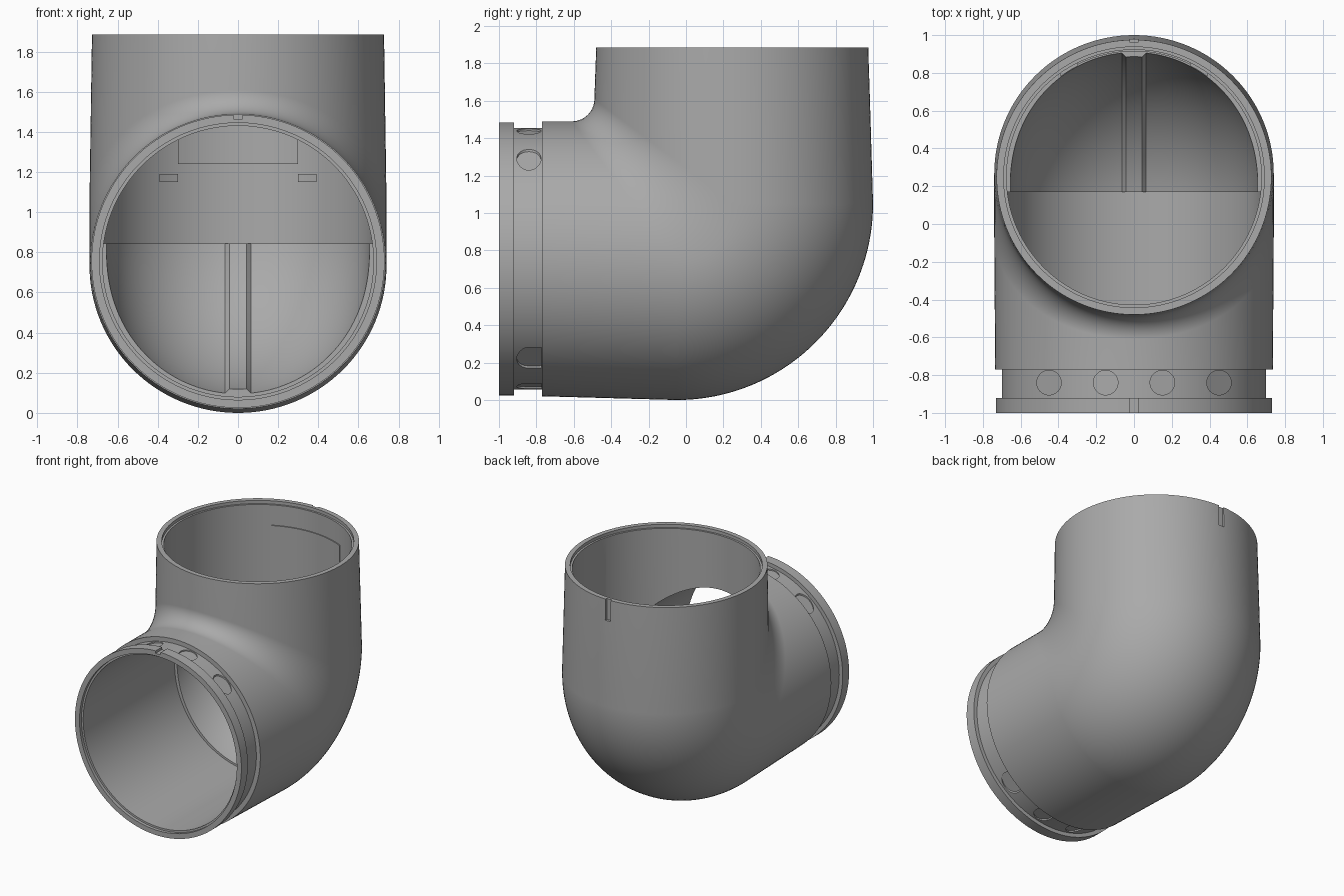
import bpy, bmesh
from math import sin, cos, pi, sqrt, radians
from mathutils import Matrix, Vector

if "Cube" in bpy.data.objects:
    bpy.data.objects.remove(bpy.data.objects["Cube"])

grey = bpy.data.materials.new("plain_grey")
grey.use_nodes = True
grey.diffuse_color = (0.4, 0.4, 0.4, 1)
grey.node_tree.nodes["Principled BSDF"].inputs["Base Color"].default_value = (0.4, 0.4, 0.4, 1)

SEG = 128
AXIS_Z = 0.755      # centre height of the front pipe
AXIS_Y = 0.2475     # centre depth of the top pipe
BEND = Vector((0, -0.05, 1.05))   # pivot of the outer bend


def finish(bm, name):
    bmesh.ops.remove_doubles(bm, verts=bm.verts, dist=0.00001)
    bmesh.ops.recalc_face_normals(bm, faces=bm.faces)
    mesh = bpy.data.meshes.new(name)
    bm.to_mesh(mesh)
    bm.free()
    mesh.materials.append(grey)
    obj = bpy.data.objects.new(name, mesh)
    bpy.context.collection.objects.link(obj)
    return obj


def loft(name, rings):
    """Closed solid through a list of equally long point rings."""
    bm = bmesh.new()
    loops = [[bm.verts.new(p) for p in ring] for ring in rings]
    n = len(loops[0])
    for a, b in zip(loops, loops[1:]):
        for i in range(n):
            j = (i + 1) % n
            bm.faces.new((a[i], a[j], b[j], b[i]))
    bm.faces.new(loops[0])
    bm.faces.new(loops[-1])
    return finish(bm, name)


def ring(outer, mid, inner, width):
    """Two half ellipses: mid to outer wall and mid to inner wall."""
    pts = []
    for i in range(SEG):
        a = 2 * pi * i / SEG
        reach = (outer - mid) if cos(a) >= 0 else (mid - inner)
        pts.append(mid + reach * cos(a) + Vector((width * sin(a), 0, 0)))
    return pts


def front_ring(y, r):
    c = Vector((0, y, AXIS_Z))
    up = Vector((0, 0, r))
    return ring(c - up, c, c + up, r)


def cylinder(name, r, start, end, upright):
    def circle(t):
        for i in range(SEG):
            a = 2 * pi * (i + 0.5) / SEG
            u, v = r * cos(a), r * sin(a)
            yield (u, AXIS_Y + v, t) if upright else (u, t, AXIS_Z + v)
    return loft(name, [list(circle(start)), list(circle(end))])


def box(name, centre, size):
    bm = bmesh.new()
    bmesh.ops.create_cube(bm, size=1, matrix=Matrix.Translation(centre) @ Matrix.Diagonal((*size, 1)))
    return finish(bm, name)


# Outer body: flange, groove, straight pipe, bend and top pipe
rings = [front_ring(-1, 0.73), front_ring(-0.92, 0.73), front_ring(-0.92, 0.70),
         front_ring(-0.77, 0.70), front_ring(-0.77, 0.735)]
STEPS = 40
for k in range(STEPS + 1):
    t = pi / 2 * k / STEPS
    way = Vector((0, sin(t), -cos(t)))
    corner = Vector((0, -0.61, 1.61)) + way * 0.12
    rings.append(ring(BEND + way * 1.05, BEND + way * 0.315, corner, 0.74))
rings.append(ring(Vector((0, 0.975, 1.885)), Vector((0, AXIS_Y, 1.885)),
                  Vector((0, -0.48, 1.885)), 0.7275))
body = loft("elbow_pipe", rings)

# Bores with a wider lip at each mouth
cutters = [cylinder("front_bore", 0.675, -1.1, 0.17, False),
           cylinder("front_lip", 0.69, -1.1, -0.975, False),
           cylinder("top_bore", 0.675, 0.845, 2, True),
           cylinder("top_lip", 0.69, 1.86, 2, True)]

# Bend hollow, leaving a shallow rib along the middle
section = [(-0.655, 0)]
for k in range(97):
    x = -0.655 * cos(pi * k / 96)
    rib = 0.022 if abs(x) < 0.055 else 0
    section.append((x, 0.325 + sqrt(max(0, 0.655 ** 2 - x * x)) - rib))
section.append((0.655, 0))
sweep = []
for k in range(31):
    t = radians(10 + 70 * k / 30)
    sweep.append([BEND + Vector((x, d * sin(t), -d * cos(t))) for x, d in section])
cutters.append(loft("bend_hollow", sweep))

# Round pockets on top of the groove, open-ended slots underneath
for side in (1, -1):
    for cx in (-0.45, -0.15, 0.15, 0.45):
        low, high = [], []
        for i in range(32):
            a = 2 * pi * i / 32
            x, y = cx + 0.065 * cos(a), -0.84 + 0.065 * sin(a)
            if side < 0 and sin(a) > 0.01:
                y = -0.772
            low.append((x, y, AXIS_Z + side * sqrt(0.69 ** 2 - x * x)))
            high.append((x, y, AXIS_Z + side * 0.85))
        cutters.append(loft("pocket", [low, high]))

# Alignment notches on the flange and on the back of the top rim
cutters.append(box("flange_notch", (0, -0.96, 1.49), (0.045, 0.12, 0.05)))
cutters.append(box("rim_notch", (0, 0.985, 1.85), (0.045, 0.05, 0.26)))

bpy.context.view_layer.objects.active = body
for cutter in cutters:
    mod = body.modifiers.new("cut", 'BOOLEAN')
    mod.operation = 'DIFFERENCE'
    mod.solver = 'EXACT'
    mod.object = cutter
    bpy.ops.object.modifier_apply(modifier=mod.name)
for cutter in cutters:
    bpy.data.objects.remove(cutter)


def wall_plate(name, x0, x1, z0, z1, depth):
    """Curved plate on the rear wall of the top bore."""
    slices = []
    for k in range(17):
        x = x0 + (x1 - x0) * k / 16
        wall = AXIS_Y + sqrt(0.68 ** 2 - x * x)
        face = AXIS_Y + sqrt((0.675 - depth) ** 2 - x * x)
        slices.append([(x, wall, z0), (x, face, z0), (x, face, z1), (x, wall, z1)])
    return loft(name, slices)


# Raised stop panel and two small ledges inside the top bore
parts = [body, wall_plate("rear_panel", -0.3, 0.3, 1.24, 1.7, 0.008),
         wall_plate("left_ledge", 0.3, 0.39, 1.15, 1.19, 0.015),
         wall_plate("right_ledge", -0.39, -0.3, 1.15, 1.19, 0.015)]

bpy.ops.object.select_all(action='DESELECT')
for part in parts:
    part.select_set(True)
bpy.context.view_layer.objects.active = body
bpy.ops.object.shade_smooth_by_angle(angle=radians(30))
